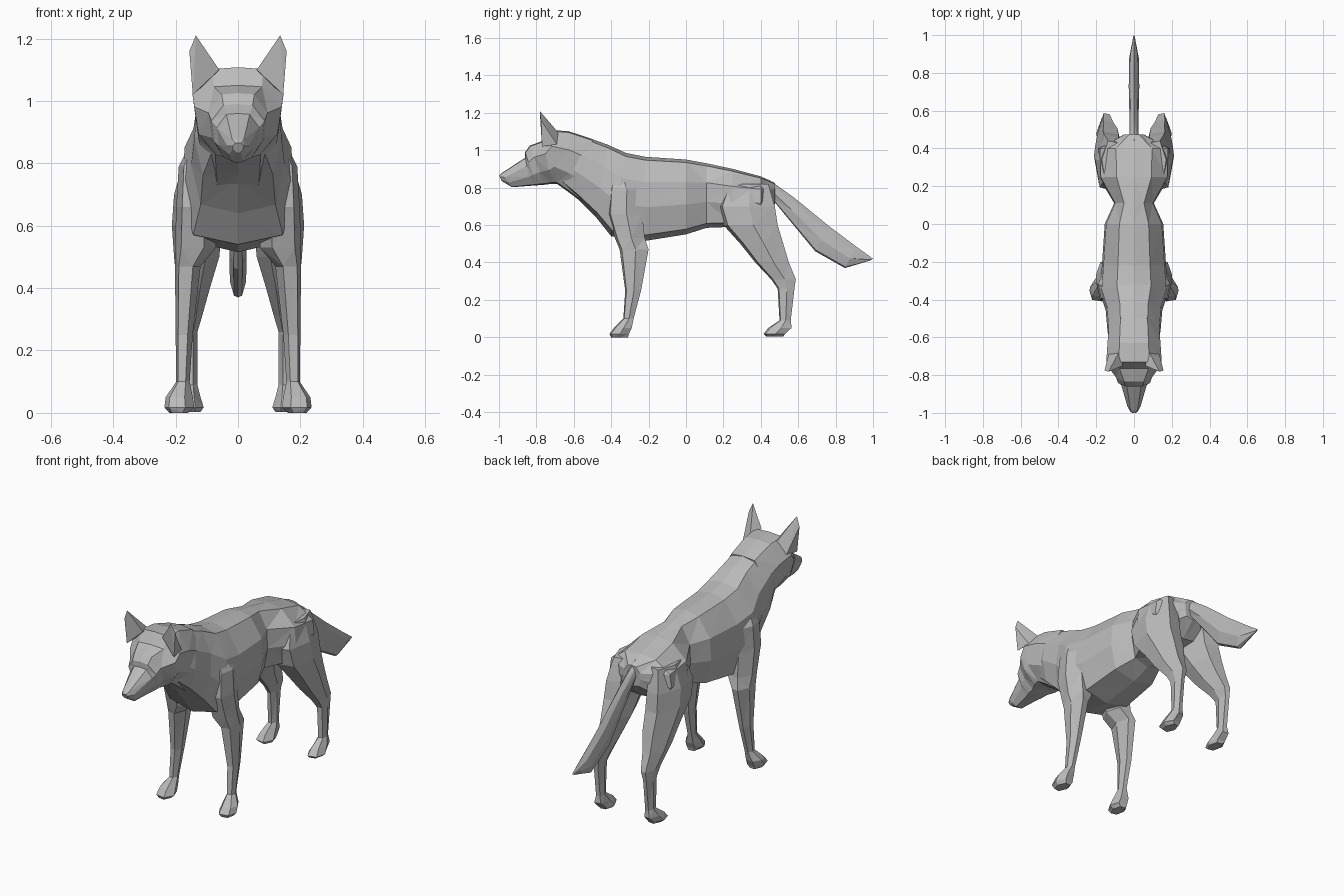
import bpy
import bmesh

default_cube = bpy.data.objects.get("Cube")
if default_cube:
    bpy.data.objects.remove(default_cube, do_unlink=True)

# One plain grey for the whole animal
grey = bpy.data.materials.new("plain grey")
grey.use_nodes = True
colour = (0.5, 0.5, 0.5, 1)
grey.diffuse_color = colour
grey.node_tree.nodes["Principled BSDF"].inputs["Base Color"].default_value = colour


def finish(name, bm):
    """Turn a bmesh into a flat shaded, faceted object."""
    bmesh.ops.triangulate(bm, faces=bm.faces[:], quad_method="SHORT_EDGE")
    bmesh.ops.recalc_face_normals(bm, faces=bm.faces[:])
    mesh = bpy.data.meshes.new(name)
    bm.to_mesh(mesh)
    bm.free()
    mesh.materials.append(grey)
    part = bpy.data.objects.new(name, mesh)
    bpy.context.collection.objects.link(part)
    return part


def loft(name, rings):
    """Skin a row of equal point rings and cap both ends."""
    bm = bmesh.new()
    loops = [[bm.verts.new(point) for point in ring] for ring in rings]
    for first, second in zip(loops, loops[1:]):
        count = len(first)
        for i in range(count):
            j = (i + 1) % count
            bm.faces.new((first[i], first[j], second[j], second[i]))
    bm.faces.new(loops[0])
    bm.faces.new(loops[-1])
    return finish(name, bm)


def spine_ring(section, shape):
    """Symmetric ring between a top and a bottom point on the centre plane."""
    top_y, top_z, low_y, low_z, width = section
    half = [(width * across, top_y + (low_y - top_y) * down, top_z + (low_z - top_z) * down)
            for across, down in shape]
    mirrored = [(-x, y, z) for x, y, z in reversed(half[1:-1])]
    return half + mirrored


def spine_loft(name, sections, shape):
    return loft(name, [spine_ring(section, shape) for section in sections])


def leg_ring(section, side):
    """Six sided ring inside a box given by front, back, inner and outer."""
    z, front, back, inner, outer = section
    outline = [(.3, 0), (.85, .08), (1, .55), (.7, 1), (.2, .95), (0, .45)]
    return [(side * (inner + (outer - inner) * u), front + (back - front) * v, z)
            for u, v in outline]


# Neck, chest, barrel and rump: top y, top z, bottom y, bottom z, half width
body_shape = [(0, 0), (.5, .04), (.95, .3), (1, .6), (.8, .93), (0, 1)]
spine_loft("body", [
    (-.66, 1.08, -.68, .83, .1),
    (-.56, 1.08, -.58, .74, .14),
    (-.42, 1.03, -.48, .64, .15),
    (-.32, .985, -.40, .54, .18),
    (-.22, .965, -.22, .515, .17),
    (0, .95, 0, .55, .155),
    (.11, .93, .11, .585, .105),
    (.25, .90, .24, .59, .185),
    (.40, .86, .40, .63, .19),
    (.475, .825, .475, .71, .05),
], body_shape)

# Skull, brow and muzzle
head_shape = [(0, 0), (.55, .02), (1, .3), (.9, .68), (.5, .97), (0, 1)]
spine_loft("head", [
    (-1, .865, -.985, .835, .018),
    (-.985, .878, -.93, .802, .034),
    (-.86, .96, -.83, .81, .068),
    (-.86, .99, -.80, .812, .085),
    (-.835, 1.025, -.76, .815, .095),
    (-.765, 1.05, -.72, .82, .14),
    (-.73, 1.108, -.69, .82, .146),
    (-.63, 1.102, -.62, .77, .14),
    (-.50, 1.06, -.53, .70, .13),
], head_shape)

# Drooping tail
tail_shape = [(0, 0), (.7, .2), (1, .55), (.5, .95), (0, 1)]
spine_loft("tail", [
    (.44, .845, .46, .74, .025),
    (.58, .745, .55, .63, .024),
    (.77, .59, .69, .46, .028),
    (.91, .485, .85, .37, .026),
    (1, .42, .985, .41, .004),
], tail_shape)

# Leg rings from shoulder or hip to paw: z, front, back, inner, outer
front_leg = [
    (.91, -.37, -.34, .1, .13),
    (.79, -.41, -.24, .08, .19),
    (.66, -.42, -.235, .07, .198),
    (.53, -.38, -.22, .07, .202),
    (.47, -.355, -.20, .12, .202),
    (.25, -.325, -.24, .145, .2),
    (.1, -.335, -.28, .155, .198),
    (.05, -.385, -.29, .145, .232),
    (.018, -.41, -.305, .14, .236),
    (0, -.40, -.31, .16, .22),
]
hind_leg = [
    (.82, .22, .44, .06, .17),
    (.70, .17, .475, .05, .205),
    (.60, .2, .49, .05, .212),
    (.50, .29, .52, .06, .205),
    (.40, .37, .55, .09, .195),
    (.31, .455, .587, .115, .18),
    (.26, .49, .58, .13, .175),
    (.09, .50, .56, .13, .175),
    (.05, .44, .565, .12, .19),
    (.018, .415, .53, .11, .2),
    (.003, .43, .52, .12, .18),
]

# Upright pointed ear, as a hull
ear_points = [
    (.06, -.75, 1.1), (.145, -.77, 1.02), (.135, -.69, 1.03),
    (.075, -.67, 1.08), (.156, -.775, 1.16), (.135, -.782, 1.21),
    (.11, -.735, 1.11),
]

for side_name, side in (("left", 1), ("right", -1)):
    for leg_name, sections in (("front_leg", front_leg), ("hind_leg", hind_leg)):
        loft(side_name + "_" + leg_name, [leg_ring(section, side) for section in sections])
    bm = bmesh.new()
    points = [bm.verts.new((side * x, y, z)) for x, y, z in ear_points]
    hull = bmesh.ops.convex_hull(bm, input=points)
    loose = [v for v in bm.verts if not v.link_faces]
    bmesh.ops.delete(bm, geom=loose, context="VERTS")
    finish(side_name + "_ear", bm)
